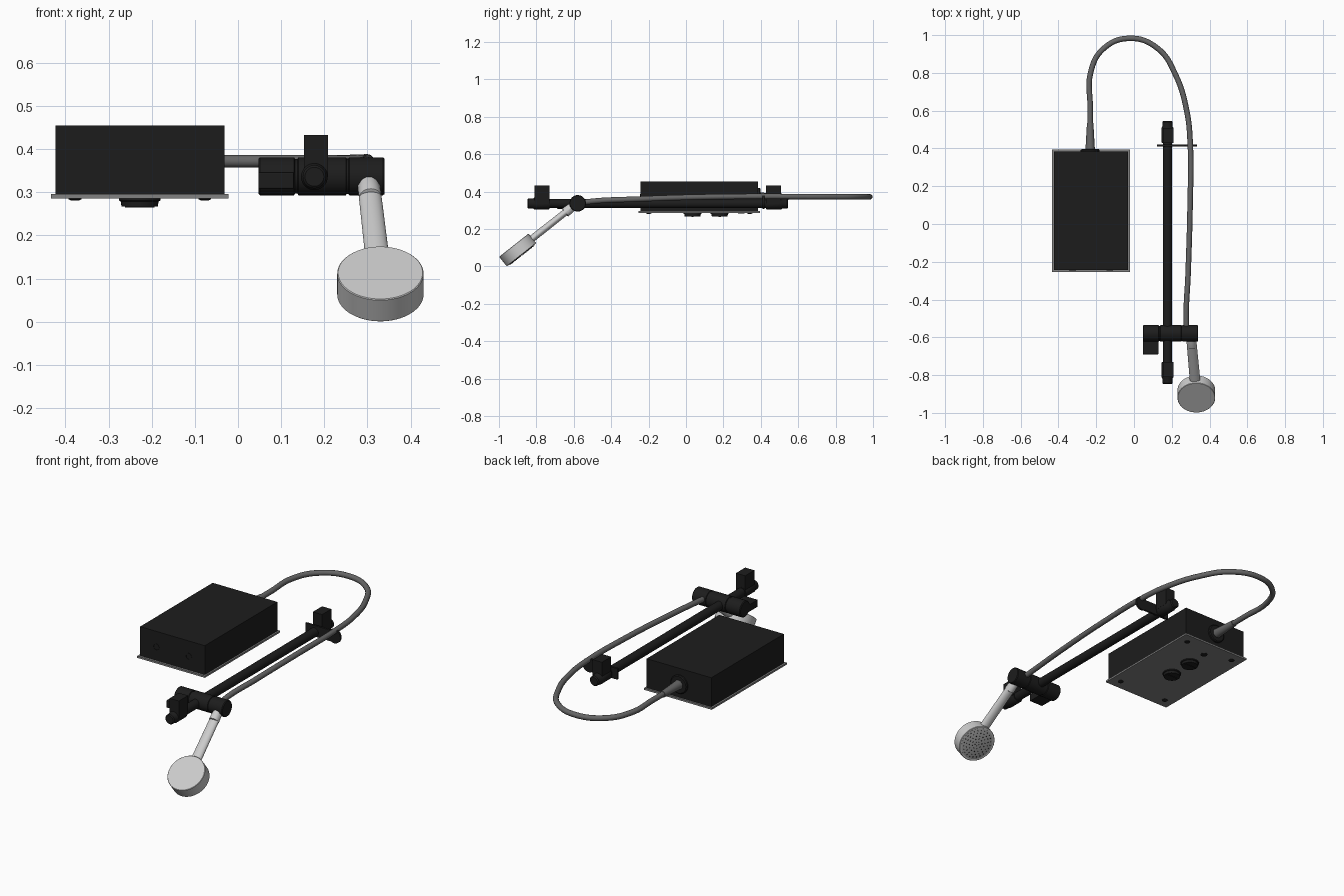
import bpy, bmesh, math, random
from mathutils import Vector, Matrix

if "Cube" in bpy.data.objects:
    bpy.data.objects.remove(bpy.data.objects["Cube"])

random.seed(4)


def mat(name, v):
    m = bpy.data.materials.new(name)
    m.diffuse_color = (v, v, v, 1)
    m.use_nodes = True
    m.node_tree.nodes["Principled BSDF"].inputs["Base Color"].default_value = m.diffuse_color
    return m


BLACK, STEEL, HOSE, CHROME, FACE = (mat("black", 0.012), mat("steel", 0.22),
                                    mat("hose_grey", 0.13), mat("chrome", 0.65), mat("spray_grey", 0.4))


def finish(name, bm, m, smooth=True):
    me = bpy.data.meshes.new(name)
    bm.to_mesh(me)
    bm.free()
    me.materials.append(m)
    ob = bpy.data.objects.new(name, me)
    bpy.context.collection.objects.link(ob)
    if smooth:
        bpy.ops.object.select_all(action='DESELECT')
        bpy.context.view_layer.objects.active = ob
        ob.select_set(True)
        bpy.ops.object.shade_smooth_by_angle(angle=math.radians(35))
    return ob


def box(name, lo, hi, m, bevel=0.0):
    lo, hi = Vector(lo), Vector(hi)
    bm = bmesh.new()
    bmesh.ops.create_cube(bm, size=1, matrix=Matrix.Translation((lo + hi) / 2) @ Matrix.Diagonal((*(hi - lo), 1)))
    if bevel:
        bmesh.ops.bevel(bm, geom=bm.edges[:], offset=bevel, segments=2, affect='EDGES', profile=0.5)
    return finish(name, bm, m, False)


def frame(p, d):
    return Matrix.Translation(p) @ Vector(d).to_track_quat('Z', 'Y').to_matrix().to_4x4()


def lathe(name, p, d, prof, m, seg=32, flat=1.0):
    """Closed turned part: prof is (radius, distance along d) from point p."""
    bm = bmesh.new()
    rings = [[bm.verts.new((r * math.cos(2 * math.pi * i / seg), r * flat * math.sin(2 * math.pi * i / seg), h))
              for i in range(seg)] for r, h in prof]
    for a, b in zip(rings, rings[1:]):
        for i in range(seg):
            j = (i + 1) % seg
            bm.faces.new((a[i], a[j], b[j], b[i]))
    bm.faces.new(rings[0][::-1])
    bm.faces.new(rings[-1])
    bm.transform(frame(p, d))
    bmesh.ops.recalc_face_normals(bm, faces=bm.faces[:])
    return finish(name, bm, m)


# Control box and its face plate (facing down)
box("control_box", (-0.423, -0.243, 0.295), (-0.031, 0.385, 0.455), BLACK)
box("face_plate", (-0.433, -0.255, 0.286), (-0.022, 0.395, 0.296), STEEL)

# Knobs, indicator and corner screws under the plate
DOWN, BACK, FRONT = (0, 0, -1), (0, 1, 0), (0, -1, 0)
for i, y in enumerate((0.035, 0.18)):
    lathe(f"control_knob_{i}", (-0.228, y, 0.287), DOWN,
          [(0.048, 0), (0.048, 0.006), (0.044, 0.008), (0.042, 0.02)], BLACK)
    box(f"knob_grip_{i}", (-0.262, y - 0.006, 0.265), (-0.194, y + 0.006, 0.27), BLACK)
lathe("indicator", (-0.228, 0.295, 0.287), DOWN, [(0.018, 0), (0.018, 0.003), (0.014, 0.005)], BLACK, 24)
for i, x in enumerate((-0.378, -0.077)):
    for j, y in enumerate((-0.2, 0.34)):
        lathe(f"plate_screw_{i}{j}", (x, y, 0.287), DOWN, [(0.015, 0), (0.015, 0.003), (0.009, 0.006)], BLACK, 20)

# Round knockouts on the front of the box
for i, x in enumerate((-0.325, -0.128)):
    lathe(f"knockout_{i}", (x, -0.242, 0.37), FRONT, [(0.018, 0), (0.018, 0.003), (0.015, 0.003), (0.015, 0.001)],
          BLACK, 24)

# Hose outlet
lathe("outlet_flange", (-0.232, 0.383, 0.37), BACK, [(0.05, 0), (0.05, 0.01), (0.045, 0.014)], BLACK)
lathe("outlet_sleeve", (-0.232, 0.39, 0.37), BACK, [(0.026, 0), (0.024, 0.02), (0.017, 0.145), (0.014, 0.145)], HOSE)

# Hose
path = [(-0.232, 0.40, 0.37), (-0.232, 0.62, 0.371), (-0.23, 0.80, 0.372), (-0.165, 0.925, 0.372),
        (-0.025, 0.983, 0.372), (0.125, 0.93, 0.372), (0.22, 0.79, 0.372), (0.279, 0.60, 0.373),
        (0.298, 0.42, 0.374), (0.297, 0.10, 0.371), (0.287, -0.25, 0.36), (0.277, -0.53, 0.345),
        (0.283, -0.585, 0.335)]
cu = bpy.data.curves.new("hose", 'CURVE')
cu.dimensions = '3D'
cu.bevel_depth, cu.bevel_resolution, cu.resolution_u, cu.use_fill_caps = 0.0145, 4, 8, True
sp = cu.splines.new('BEZIER')
sp.bezier_points.add(len(path) - 1)
for bp, co in zip(sp.bezier_points, path):
    bp.co = co
    bp.handle_left_type = bp.handle_right_type = 'AUTO'
cu.materials.append(HOSE)
bpy.context.collection.objects.link(bpy.data.objects.new("hose", cu))

# Slide rail with end collars and wall brackets
RX, RZ = 0.177, 0.336
lathe("slide_rail", (RX, -0.80, RZ), BACK, [(0.024, 0), (0.024, 1.3)], BLACK)
for name, y, s in (("lower", -0.73, -1), ("upper", 0.428, 1)):
    lathe(f"{name}_rail_collar", (RX, y, RZ), (0, s, 0),
          [(0.029, 0), (0.031, 0.004), (0.031, 0.082), (0.027, 0.088), (0.027, 0.112), (0.022, 0.117)], BLACK)
    c = y + s * 0.041
    box(f"{name}_wall_bracket", (0.153, c - 0.04, RZ), (0.209, c + 0.04, 0.433), BLACK)

# Hose guide plate on the rail, with an eye round the hose
box("hose_guide", (0.122, 0.409, 0.312), (0.30, 0.42, 0.372), BLACK)
lathe("hose_guide_eye", (0.296, 0.409, 0.345), BACK, [(0.038, 0), (0.038, 0.011)], BLACK)

# Slider on the rail, with clamp lever
lathe("slider_body", (0.047, -0.579, 0.337), (1, 0, 0),
      [(0.04, 0), (0.044, 0.004), (0.044, 0.083), (0.04, 0.085), (0.04, 0.091), (0.044, 0.093), (0.044, 0.203),
       (0.041, 0.205), (0.041, 0.209), (0.044, 0.211), (0.044, 0.289), (0.041, 0.293)], BLACK)
box("clamp_lever", (0.047, -0.69, 0.308), (0.13, -0.575, 0.347), BLACK, 0.003)

# Hand shower: handle, cone and head share one tilted direction
head = Vector((0.330, -0.90, 0.0875))
top = Vector((0.301, -0.585, 0.336))
d = (head - top).normalized()
n = d.cross(Vector((1, 0, 0))).normalized()
if n.z < 0:
    n = -n
span = (head - top).length
lathe("handle_cone", top, d, [(0.018, 0), (0.022, 0.012), (0.026, 0.06), (0.026, 0.078), (0.02, 0.08)], CHROME)

# Handle, flattened towards the head's thickness
bm = bmesh.new()
side = n.cross(d)
bmesh.ops.create_cone(bm, cap_ends=True, segments=32, radius1=0.026, radius2=0.028, depth=span - 0.09)
rot = Matrix((side, n, d)).transposed().to_4x4()
bm.transform(Matrix.Translation(top + d * (0.02 + (span - 0.09) / 2)) @ rot @ Matrix.Diagonal((1, 0.68, 1, 1)))
finish("shower_handle", bm, CHROME)

T = 0.066
lathe("shower_head", head - n * T / 2, n, [(0.098, 0), (0.1, 0.002), (0.1, T - 0.002), (0.098, T)], CHROME, 64)
lathe("spray_face", head - n * (T / 2 - 0.001), -n, [(0.089, 0), (0.089, 0.002), (0.086, 0.003)], FACE, 48)

# Spray nozzles in rings
bm = bmesh.new()
base = frame(head - n * (T / 2 + 0.003), -n)
for k, (r, count) in enumerate(((0.012, 5), (0.028, 9), (0.045, 14), (0.062, 19), (0.077, 24))):
    for i in range(count):
        a = 2 * math.pi * (i + 0.5 * (k % 2)) / count
        bmesh.ops.create_cone(bm, cap_ends=True, segments=8, radius1=0.0028, radius2=0.0018, depth=0.004,
                              matrix=base @ Matrix.Translation((r * math.cos(a), r * math.sin(a), 0)))
finish("spray_nozzles", bm, BLACK)
